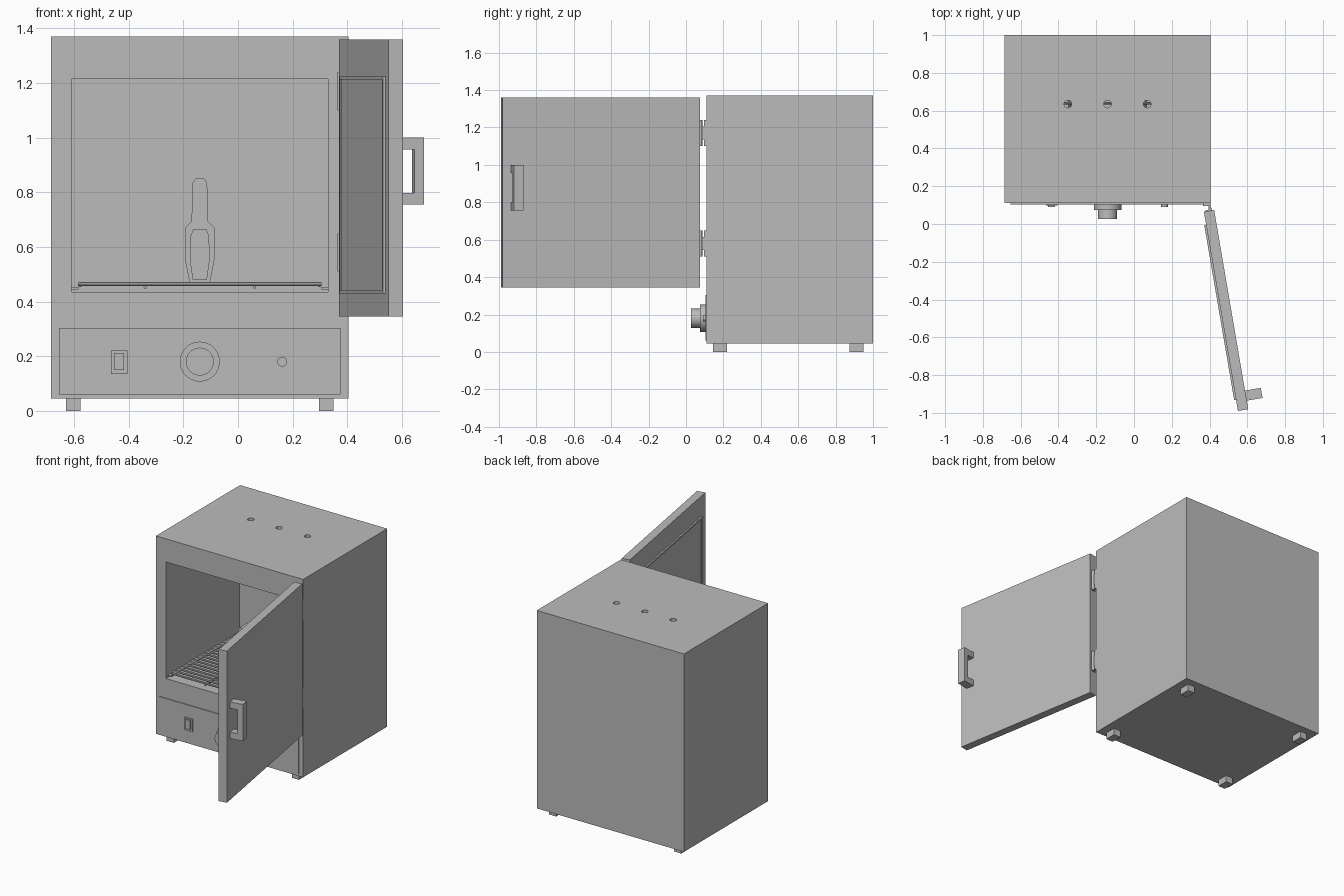
import bpy, math
from mathutils import Matrix, Vector

if "Cube" in bpy.data.objects:
    bpy.data.objects.remove(bpy.data.objects["Cube"], do_unlink=True)

grey = bpy.data.materials.new("plain grey")
grey.use_nodes = True
grey.diffuse_color = (0.5, 0.5, 0.5, 1)
grey.node_tree.nodes["Principled BSDF"].inputs["Base Color"].default_value = (0.5, 0.5, 0.5, 1)


def finish(name):
    ob = bpy.context.object
    ob.name = ob.data.name = name
    ob.data.materials.clear()
    ob.data.materials.append(grey)
    return ob


def box(name, x, y, z):
    """Box from (low, high) pairs."""
    bpy.ops.mesh.primitive_cube_add(size=1)
    ob = finish(name)
    size = Vector([b - a for a, b in (x, y, z)])
    mid = Vector([(a + b) / 2 for a, b in (x, y, z)])
    ob.data.transform(Matrix.Translation(mid) @ Matrix.Diagonal(size).to_4x4())
    return ob


def rod(name, start, end, radius, sides=32):
    a, b = Vector(start), Vector(end)
    bpy.ops.mesh.primitive_cylinder_add(vertices=sides, radius=radius, depth=(b - a).length)
    ob = finish(name)
    turn = (b - a).to_track_quat('Z', 'Y').to_matrix().to_4x4()
    ob.data.transform(Matrix.Translation((a + b) / 2) @ turn)
    bpy.ops.object.shade_smooth_by_angle(angle=math.radians(40))
    return ob


def cut(ob, cutters):
    for c in cutters:
        mod = ob.modifiers.new("cut", 'BOOLEAN')
        mod.operation, mod.solver, mod.object = 'DIFFERENCE', 'EXACT', c
    graph = bpy.context.evaluated_depsgraph_get()
    mesh = bpy.data.meshes.new_from_object(ob.evaluated_get(graph))
    ob.modifiers.clear()
    ob.data = mesh
    for c in cutters:
        bpy.data.objects.remove(c, do_unlink=True)


def prism(name, outline, y0, y1):
    """Front outline of (x, z) points, extruded from y0 to y1."""
    n = len(outline)
    verts = [(x, y, z) for y in (y0, y1) for x, z in outline]
    faces = [list(range(n)), list(range(2 * n - 1, n - 1, -1))]
    faces += [[i, i + n, (i + 1) % n + n, (i + 1) % n] for i in range(n)]
    mesh = bpy.data.meshes.new(name)
    mesh.from_pydata(verts, [], faces)
    mesh.materials.append(grey)
    ob = bpy.data.objects.new(name, mesh)
    bpy.context.collection.objects.link(ob)
    return ob


# Cabinet with chamber and three vent holes
MID = -0.14
cabinet = box("cabinet", (-0.685, 0.405), (0.11, 1.0), (0.045, 1.37))
cutters = [box("chamber_cutter", (-0.61, 0.33), (0.05, 0.885), (0.435, 1.215))]
for x in (MID - 0.21, MID, MID + 0.21):
    cutters.append(rod("vent_cutter", (x, 0.635, 1.15), (x, 0.635, 1.45), 0.02, 24))
cut(cabinet, cutters)

# Feet
for x in (-0.63, 0.297):
    for y in (0.145, 0.875):
        box("foot", (x, x + 0.053), (y, y + 0.075), (0, 0.05))

# Control panel, switch, knob and lamp
box("control_panel", (-0.655, 0.375), (0.104, 0.112), (0.06, 0.304))
box("switch_frame", (-0.465, -0.405), (0.097, 0.106), (0.135, 0.22))
box("switch_rocker", (-0.455, -0.417), (0.09, 0.1), (0.15, 0.212))
rod("knob_flange", (MID, 0.106, 0.18), (MID, 0.075, 0.18), 0.073, 48)
rod("knob_grip", (MID, 0.08, 0.18), (MID, 0.026, 0.18), 0.051, 48)
rod("indicator_lamp", (0.162, 0.106, 0.18), (0.162, 0.09, 0.18), 0.018, 24)

# Wire rack on side ledges
for x in (-0.61, 0.305):
    box("rack_ledge", (x, x + 0.025), (0.13, 0.88), (0.445, 0.453))
for x in (-0.578, 0.298):
    rod("rack_rail", (x, 0.14, 0.461), (x, 0.87, 0.461), 0.008, 10)
for x in (MID - 0.2, MID + 0.2):
    rod("rack_support", (x, 0.14, 0.453), (x, 0.87, 0.453), 0.006, 8)
BARS = 20
for i in range(BARS):
    y = 0.14 + 0.73 * i / (BARS - 1)
    rod("rack_bar", (-0.585, y, 0.464), (0.305, y, 0.464), 0.007, 8)

# Upright vessel on the rack, mirrored half outline
half = [(0.038, 0.472), (0.055, 0.56), (0.055, 0.67), (0.03, 0.695),
        (0.027, 0.835), (0.016, 0.85)]
prism("vessel", [(MID + x, z) for x, z in half] + [(MID - x, z) for x, z in reversed(half)],
      0.24, 0.32)
plate = [(0.026, 0.48), (0.036, 0.55), (0.034, 0.64), (0.024, 0.665)]
prism("vessel_front", [(MID + x, z) for x, z in plate] + [(MID - x, z) for x, z in reversed(plate)],
      0.232, 0.245)

# Door in its own frame: x is outward, -y runs from hinge to free edge
door_parts = [box("door", (0, 0.055), (-1.07, 0), (0.345, 1.36))]
gasket = box("door_gasket", (-0.01, 0.001), (-1.01, -0.07), (0.43, 1.225))
cut(gasket, [box("gasket_cutter", (-0.1, 0.1), (-0.998, -0.082), (0.442, 1.213))])
door_parts += [gasket,
               box("door_liner", (-0.004, 0.001), (-0.998, -0.082), (0.442, 1.213)),
               box("handle_bar", (0.105, 0.14), (-1.024, -0.97), (0.755, 1.0))]
for z in (0.755, 0.957):
    door_parts.append(box("handle_arm", (0.05, 0.106), (-1.024, -0.97), (z, z + 0.043)))
for z in (0.51, 1.10):
    door_parts.append(box("hinge_door_leaf", (0.01, 0.035), (-0.005, 0.006), (z, z + 0.14)))
place = Matrix.Translation((0.37, 0.065, 0)) @ Matrix.Rotation(math.radians(9.7), 4, 'Z')
for ob in door_parts:
    ob.data.transform(place)

# Hinges
for z in (0.51, 1.10):
    box("hinge_body_leaf", (0.365, 0.405), (0.095, 0.112), (z, z + 0.14))
    rod("hinge_pin", (0.403, 0.077, z), (0.403, 0.077, z + 0.14), 0.01, 16)
    box("hinge_knuckle", (0.395, 0.405), (0.075, 0.1), (z + 0.035, z + 0.105))
